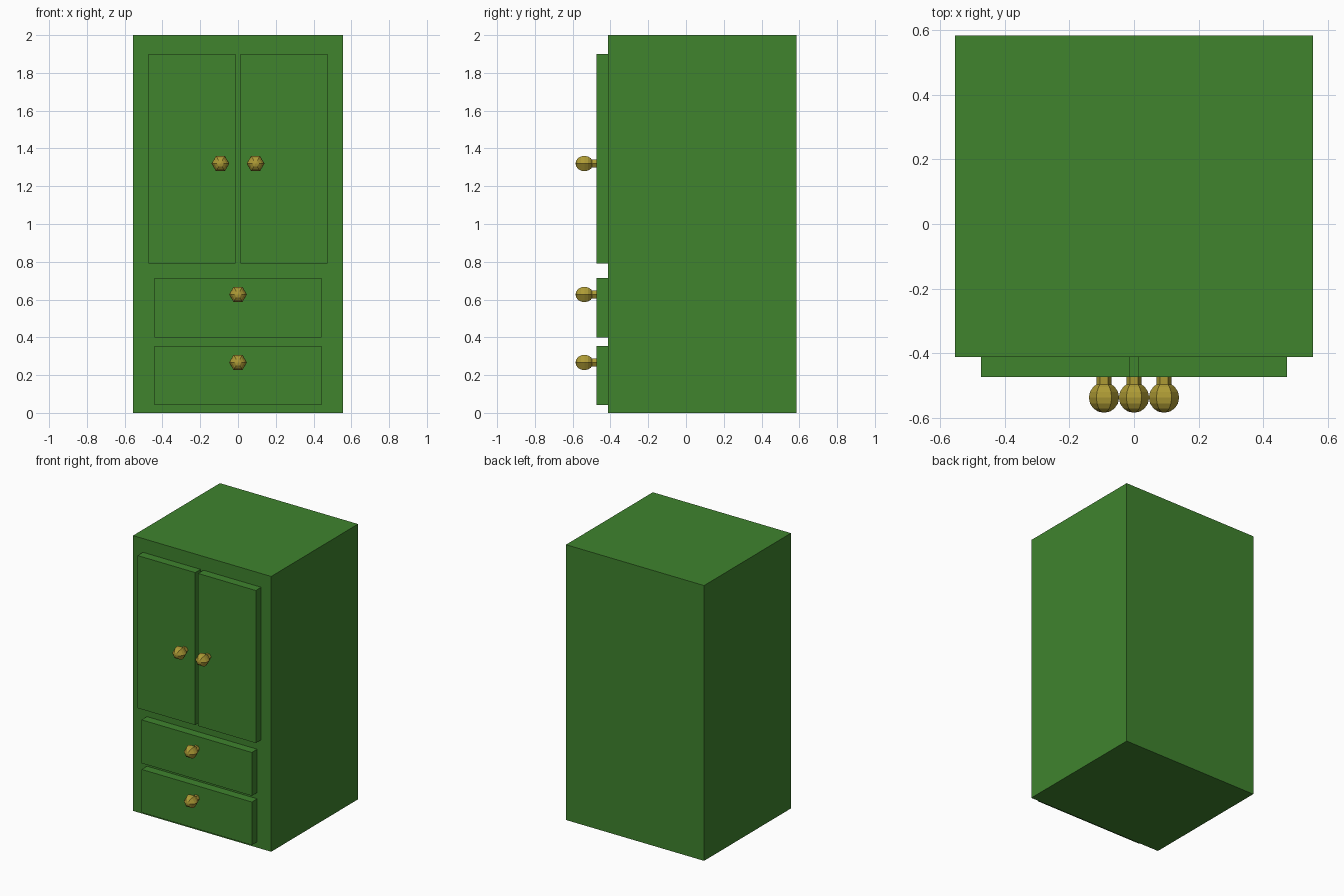
import bpy, bmesh, math
from mathutils import Matrix, Vector

if "Cube" in bpy.data.objects:
    bpy.data.objects.remove(bpy.data.objects["Cube"])


def material(name, rgb):
    m = bpy.data.materials.new(name)
    m.diffuse_color = (*rgb, 1)
    m.use_nodes = True
    m.node_tree.nodes["Principled BSDF"].inputs["Base Color"].default_value = m.diffuse_color
    return m


green = material("green paint", (0.050, 0.228, 0.027))
brass = material("brass", (0.42, 0.325, 0.036))


def finish(name, bm, mat):
    me = bpy.data.meshes.new(name)
    bmesh.ops.recalc_face_normals(bm, faces=bm.faces)
    bm.to_mesh(me)
    bm.free()
    me.materials.append(mat)
    ob = bpy.data.objects.new(name, me)
    bpy.context.collection.objects.link(ob)
    return ob


def box(name, x, y, z):
    lo, hi = Vector((x[0], y[0], z[0])), Vector((x[1], y[1], z[1]))
    bm = bmesh.new()
    bmesh.ops.create_cube(bm, size=1, matrix=Matrix.Translation((lo + hi) / 2)
                          @ Matrix.Diagonal((*(hi - lo), 1)))
    return finish(name, bm, green)


def knob(name, x, z):
    # six-sided profile revolved around the y axis: stem, then round ball
    bm = bmesh.new()
    r, yc, sides = 0.047, -0.538, 6
    profile = [(0.0235, -0.473)]
    profile += [(0.0235, yc + 0.0405)]
    profile += [(r * math.sin(a), yc + r * math.cos(a))
                for a in (math.radians(45 * 1 + 22.5 * i) for i in range(6))]
    rings = [[bm.verts.new((x + rad * math.cos(2 * math.pi * k / sides), y,
                            z + rad * math.sin(2 * math.pi * k / sides)))
              for k in range(sides)] for rad, y in profile]
    tip = bm.verts.new((x, yc - r, z))
    for a, b in zip(rings, rings[1:]):
        for k in range(sides):
            n = (k + 1) % sides
            bm.faces.new((a[k], a[n], b[n], b[k]))
    for k in range(sides):
        bm.faces.new((rings[-1][k], rings[-1][(k + 1) % sides], tip))
    bm.faces.new(rings[0])
    return finish(name, bm, brass)


# Cabinet body
FRONT, PANEL = -0.412, -0.474
box("cabinet_body", (-0.555, 0.555), (FRONT, 0.585), (0, 2))

# Two doors with knobs
for side, s in (("left", -1), ("right", 1)):
    box(side + "_door", sorted((s * 0.012, s * 0.475)), (PANEL, FRONT), (0.792, 1.90))
    knob(side + "_door_knob", s * 0.093, 1.32)

# Two drawers with knobs
for label, z0, z1, zk in (("upper", 0.40, 0.715, 0.627), ("lower", 0.042, 0.355, 0.267)):
    box(label + "_drawer", (-0.443, 0.443), (PANEL, FRONT), (z0, z1))
    knob(label + "_drawer_knob", 0, zk)
